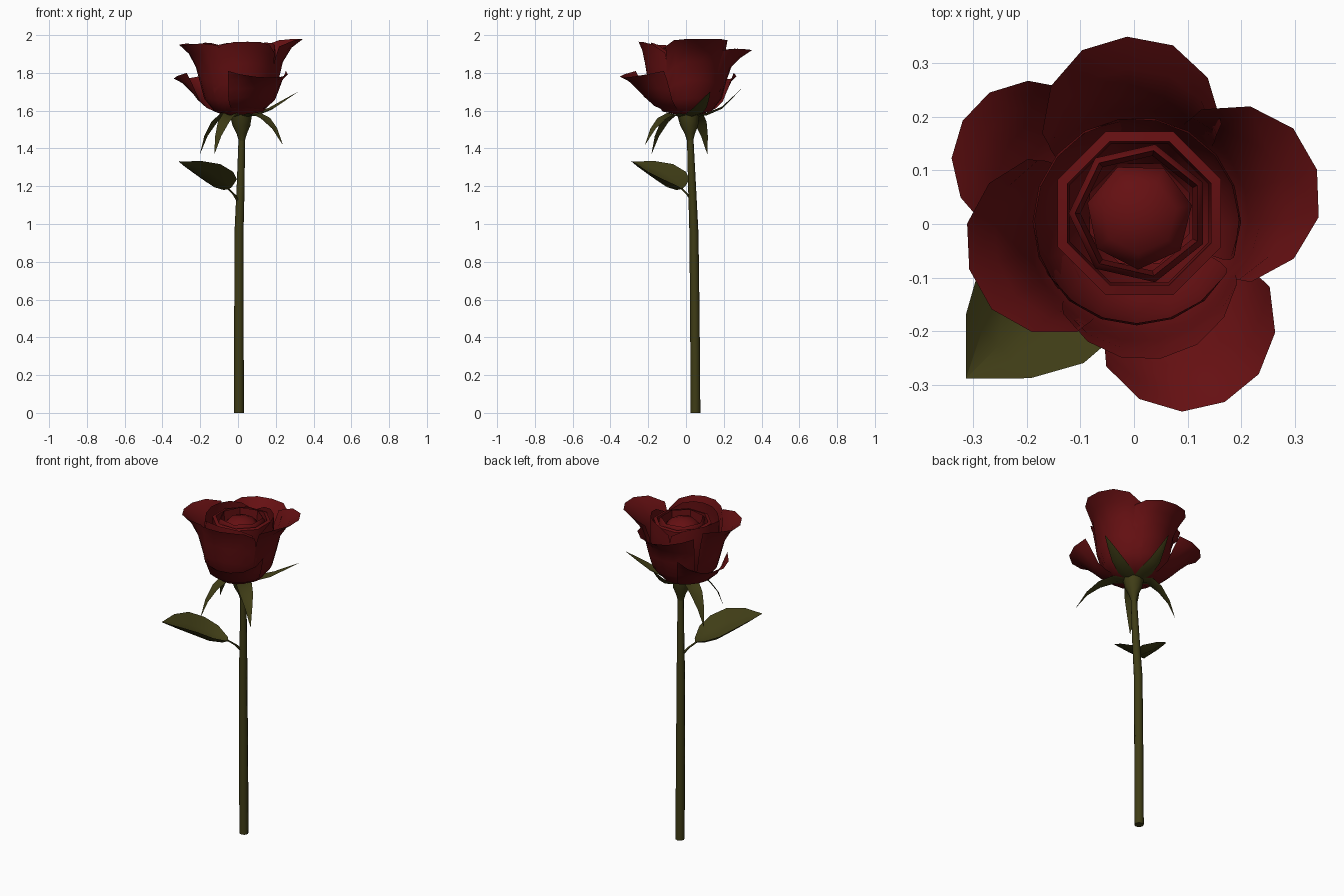
import bpy, bmesh
from math import sin, cos, pi, radians
from mathutils import Vector

if "Cube" in bpy.data.objects:
    bpy.data.objects.remove(bpy.data.objects["Cube"])


def material(name, rgb):
    m = bpy.data.materials.new(name)
    m.diffuse_color = (*rgb, 1)
    m.use_nodes = True
    m.node_tree.nodes["Principled BSDF"].inputs["Base Color"].default_value = m.diffuse_color
    return m


RED = material("petal_red", (0.13, 0.005, 0.006))
GREEN = material("leaf_green", (0.05, 0.046, 0.008))


def grid(name, rows, mat, closed=False, cap=False, angle=50):
    """Skin rows of points into a sheet or a closed tube."""
    bm = bmesh.new()
    vr = [[bm.verts.new(p) for p in row] for row in rows]
    n = len(rows[0])
    for a, b in zip(vr, vr[1:]):
        for i in range(n if closed else n - 1):
            j = (i + 1) % n
            bm.faces.new((a[i], a[j], b[j], b[i]))
    if cap:
        bm.faces.new(vr[0])
        bm.faces.new(vr[-1])
    bmesh.ops.remove_doubles(bm, verts=bm.verts, dist=0.0005)
    bmesh.ops.recalc_face_normals(bm, faces=bm.faces)
    me = bpy.data.meshes.new(name)
    bm.to_mesh(me)
    bm.free()
    me.materials.append(mat)
    ob = bpy.data.objects.new(name, me)
    bpy.context.collection.objects.link(ob)
    bpy.context.view_layer.objects.active = ob
    bpy.ops.object.select_all(action='DESELECT')
    ob.select_set(True)
    bpy.ops.object.shade_smooth_by_angle(angle=radians(angle))
    return ob


def tube(name, path, mat, sides=8, cap=True, turn=0):
    """Horizontal rings, each given as x, y, z, radius."""
    rows = [[(x + r * cos(2 * pi * i / sides + turn), y + r * sin(2 * pi * i / sides + turn), z)
             for i in range(sides)] for x, y, z, r in path]
    return grid(name, rows, mat, True, cap)


def sample(pts, t):
    f = min(max(t, 0), 1) * (len(pts) - 1)
    i = min(int(f), len(pts) - 2)
    return Vector(pts[i]).lerp(Vector(pts[i + 1]), f - i)


def petal(name, ang, half, profile, lift=0.0, drop=0.2, cols=7, rows=7):
    """Cupped sheet swept round the flower axis, with a rounded rim."""
    out = []
    for k in range(rows):
        v = k / (rows - 1)
        row = []
        for c in range(cols):
            u = 2 * c / (cols - 1) - 1
            r, z = sample(profile, v * (1 - drop * abs(u) ** 3))
            r -= max(r - 0.2, 0) * 0.45 * u * u
            z += lift * u * u * v ** 3
            a = radians(ang + half * u * (1 - 0.12 * v * v))
            row.append((0.005 + r * cos(a), 0.005 + r * sin(a), z))
        out.append(row)
    return grid(name, out, RED)


# Stem and flower base
tube("stem", [(0.005, 0.05, 0, 0.026), (0.005, 0.047, 0.5, 0.025), (0.005, 0.042, 0.95, 0.024),
              (0.014, 0.032, 1.2, 0.021), (0.02, 0.022, 1.46, 0.017)], GREEN)
tube("flower_base", [(0.02, 0.022, 1.44, 0.016), (0.02, 0.02, 1.48, 0.028), (0.018, 0.017, 1.52, 0.047),
                     (0.016, 0.013, 1.565, 0.056), (0.013, 0.01, 1.59, 0.06)], GREEN)

# Five sepals: two rising, three drooping
up = [(0.03, 1.565), (0.10, 1.575), (0.18, 1.605), (0.26, 1.655), (0.33, 1.70)]
steep = [(0.03, 1.565), (0.10, 1.575), (0.18, 1.61), (0.24, 1.67), (0.30, 1.735)]
down = [(0.03, 1.565), (0.09, 1.575), (0.15, 1.53), (0.20, 1.46), (0.235, 1.37)]
wide = [(0.03, 1.565), (0.11, 1.575), (0.19, 1.55), (0.26, 1.50), (0.32, 1.42)]
for i, (ang, prof) in enumerate([(21, up), (90, steep), (154, down), (235, down), (315, wide)]):
    a = radians(ang)
    d, s = Vector((cos(a), sin(a), 0)), Vector((-sin(a), cos(a), 0))
    rows = []
    for (r, z), w in zip(prof, (0.03, 0.044, 0.037, 0.02, 0.0008)):
        p = d * r + Vector((0.01, 0.01, z))
        rows.append([p - s * w + Vector((0, 0, w * .3)), p, p + s * w + Vector((0, 0, w * .3))])
    grid(f"sepal_{i + 1}", rows, GREEN)

# Leaf, folded along its midrib, and its stalk
d, s = Vector((-0.707, -0.707, 0)), Vector((0.707, -0.707, 0))
rows = []
for along, z, w in [(0.05, 1.185, 0.025), (0.09, 1.18, 0.10), (0.16, 1.195, 0.142), (0.25, 1.24, 0.135),
                    (0.34, 1.285, 0.085), (0.425, 1.33, 0.001)]:
    p = d * along - s * 0.018 + Vector((0, 0, z))
    rows.append([p + s * (w * u) + Vector((0, 0, 0.08 * w / 0.14 * abs(u) ** 1.3)) for u in (-1, -.5, 0, .5, 1)])
grid("leaf", rows, GREEN)
tube("leaf_stalk", [(0.008, 0.036, 1.11, 0.009), (-0.02, 0.01, 1.155, 0.008),
                    (-0.055, -0.025, 1.19, 0.007)], GREEN, 6)


# Outer petals: cup shared by the tall ones, with a different flared rim each
def tall(*rim):
    return [(0.03, 1.575), (0.13, 1.595), (0.185, 1.665), (0.21, 1.76)] + list(rim)


low = [(0.03, 1.575), (0.13, 1.59), (0.20, 1.63), (0.26, 1.69), (0.315, 1.74), (0.375, 1.765)]
petal("petal_right", 16, 50, tall((0.235, 1.86), (0.285, 1.935), (0.35, 1.98)), 0.02)
petal("petal_back", 93, 50, tall((0.235, 1.83), (0.285, 1.88), (0.345, 1.92)), 0.05)
petal("petal_left", 196, 52, tall((0.23, 1.83), (0.27, 1.90), (0.325, 1.945)), 0.06)
petal("petal_front", 280, 55, tall((0.225, 1.85), (0.24, 1.92), (0.26, 1.965)), 0.0)
petal("low_petal_back_left", 150, 38, low, 0.05, 0.12)
petal("low_petal_front_right", 296, 43, [(r, z + 0.01) for r, z in low], 0.05, 0.12)

# Inner ring of upright petals
inner = [(0.03, 1.58), (0.12, 1.61), (0.17, 1.69), (0.19, 1.79), (0.195, 1.88), (0.19, 1.96)]
for i, ang in enumerate((40, 160, 270)):
    petal(f"inner_petal_{i + 1}", ang, 66, inner, 0.0, 0.12)

# Tightly rolled heart: two thick-rimmed cups round a bud
tube("heart_outer", [(0.01, 0.02, 1.62, 0.10), (0.01, 0.02, 1.75, 0.165), (0.01, 0.02, 1.93, 0.165),
                     (0.01, 0.02, 1.935, 0.145), (0.01, 0.02, 1.82, 0.14)], RED, 8, False, pi / 8)
tube("heart_inner", [(0.01, 0.02, 1.75, 0.13), (0.01, 0.02, 1.93, 0.132), (0.01, 0.02, 1.945, 0.12),
                     (0.01, 0.02, 1.85, 0.11)], RED, 7, False, pi / 7)
tube("heart_bud", [(0.01, 0.015, 1.75, 0.10), (0.01, 0.015, 1.90, 0.10), (0.01, 0.015, 1.93, 0.07),
                   (0.01, 0.015, 1.945, 0.025)], RED, 7, True, 0.2)
